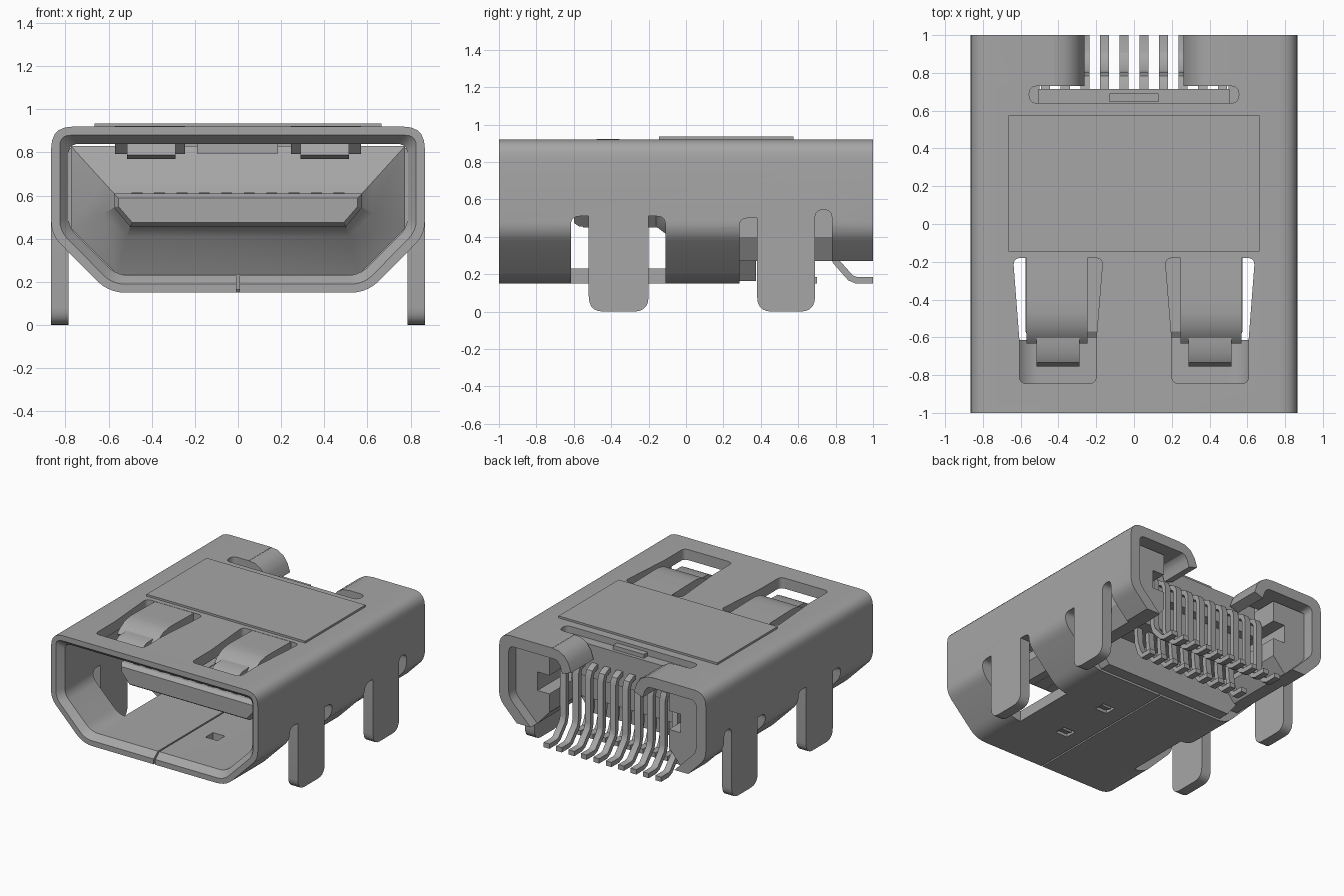
import bpy, bmesh, math
from mathutils import Vector

if "Cube" in bpy.data.objects:
    bpy.data.objects.remove(bpy.data.objects["Cube"])

metal = bpy.data.materials.new("satin_grey")
metal.use_nodes = True
GREY = (0.38, 0.38, 0.385, 1)
metal.diffuse_color = GREY
metal.node_tree.nodes["Principled BSDF"].inputs["Base Color"].default_value = GREY


def rounded(pts, radii, steps=5):
    """Round each corner of a 2D polygon with a quadratic fillet."""
    out, n = [], len(pts)
    if not isinstance(radii, (list, tuple)):
        radii = [radii] * n
    for i, r in enumerate(radii):
        p, a, b = Vector(pts[i]), Vector(pts[i - 1]), Vector(pts[(i + 1) % n])
        if r == 0:
            out.append(p)
            continue
        s, e = p + (a - p).normalized() * r, p + (b - p).normalized() * r
        for k in range(steps + 1):
            t = k / steps
            out.append(s * (1 - t) ** 2 + p * 2 * t * (1 - t) + e * t * t)
    return out


def rect(a0, b0, a1, b1):
    return [(a0, b0), (a1, b0), (a1, b1), (a0, b1)]


def place(p, axis, d):
    u, v = p
    return {"x": (d, u, v), "y": (u, d, v), "z": (u, v, d)}[axis]


def loft(name, rings, axis="y", ring_closed=False):
    """Skin matching 2D sections given as (depth, points)."""
    bm = bmesh.new()
    loops = [[bm.verts.new(place(p, axis, d)) for p in pts] for d, pts in rings]
    pairs = list(zip(loops, loops[1:]))
    if ring_closed:
        pairs.append((loops[-1], loops[0]))
    else:
        bm.faces.new(loops[0])
        bm.faces.new(loops[-1])
    for a, b in pairs:
        for i in range(len(a)):
            j = (i + 1) % len(a)
            bm.faces.new((a[i], a[j], b[j], b[i]))
    bmesh.ops.recalc_face_normals(bm, faces=bm.faces)
    mesh = bpy.data.meshes.new(name)
    bm.to_mesh(mesh)
    bm.free()
    mesh.materials.append(metal)
    ob = bpy.data.objects.new(name, mesh)
    bpy.context.collection.objects.link(ob)
    return ob


def prism(name, pts, axis, a, b):
    return loft(name, [(a, pts), (b, pts)], axis)


def box(name, x, y, z):
    return prism(name, rect(x[0], y[0], x[1], y[1]), "z", *z)


def strip(name, path, thick, axis, a, b):
    """Bent sheet strip following a 2D centreline."""
    path = [Vector(p) for p in path]
    left, right = [], []
    for i, p in enumerate(path):
        d = (path[min(i + 1, len(path) - 1)] - path[max(i - 1, 0)]).normalized()
        n = Vector((-d.y, d.x)) * thick / 2
        left.append(p + n)
        right.append(p - n)
    return prism(name, left + right[::-1], axis, a, b)


def cut(target, cutter):
    cutter.hide_render = True
    mod = target.modifiers.new("cut", "BOOLEAN")
    mod.operation, mod.solver, mod.object = "DIFFERENCE", "EXACT", cutter
    bpy.ops.object.select_all(action="DESELECT")
    target.select_set(True)
    bpy.context.view_layer.objects.active = target
    bpy.ops.object.modifier_apply(modifier=mod.name)
    bpy.data.objects.remove(cutter)


def sym(half):
    """Complete a half outline (x > 0, top to bottom) across x = 0."""
    return half + [(-x, z) for x, z in half[::-1]]


# Shell: folded sheet tube with a chamfered mouth
r_out, r_in = [0.1, 0.06, 0.08], [0.05, 0.05, 0.06]
outer = rounded(sym([(0.866, 0.92), (0.866, 0.42), (0.6, 0.15)]), r_out + r_out[::-1])
lip = rounded(sym([(0.826, 0.88), (0.826, 0.437), (0.583, 0.19)]), r_in + r_in[::-1])
inner = rounded(sym([(0.786, 0.84), (0.786, 0.453), (0.563, 0.23)]), r_in + r_in[::-1])
shell = loft("shell", [(-1, outer), (1, outer), (1, inner), (-0.95, inner), (-1, lip)],
             ring_closed=True)

# Rear openings, lock slot and floor seam
cut(shell, box("cutter", (-0.42, 0.42), (0.72, 1.1), (0.7, 1)))
cut(shell, prism("cutter", rounded(rect(-0.555, 0.64, 0.555, 0.73), 0.044), "z", 0.7, 1))
cut(shell, prism("cutter", rounded(rect(0.285, -0.1, 0.78, 0.5), 0.045), "x", -1, 1))
cut(shell, prism("cutter", rounded(rect(0.69, -0.1, 0.78, 0.545), 0.044), "x", -1, 1))
cut(shell, box("cutter", (-1, 1), (0.7, 1.1), (-0.1, 0.27)))
cut(shell, box("cutter", (-0.006, 0.006), (-1.1, 0.3), (0.1, 0.3)))
for y in (-0.53, -0.1):
    cut(shell, box("cutter", (0.13, 0.23), (y - 0.045, y + 0.045), (0.1, 0.3)))
    strip("floor_latch", [(y - 0.05, 0.19), (y + 0.02, 0.17)], 0.03, "x", 0.14, 0.22)

spring_hole = [(0.64, -0.18), (0.607, -0.61), (0.607, -0.845),
               (0.2, -0.845), (0.2, -0.61), (0.165, -0.18)]
spring_blade = [(0.56, -0.15), (0.575, -0.6), (0.235, -0.6), (0.255, -0.15)]
for s, side in ((1, "left"), (-1, "right")):
    cut(shell, prism("cutter", rounded([(s * x, y) for x, y in spring_hole],
                                       [0.04, 0, 0.04, 0.04, 0, 0.04]), "z", 0.7, 1))
    cut(shell, prism("cutter", rounded(rect(-0.615, -0.1, -0.11, 0.51), 0.045),
                     "x", s * 0.52, s))

    # Retention spring: wide blade, then a narrow hooked tip
    a, b = sorted((s * 0.245, s * 0.57))
    strip(side + "_spring_blade", [(-0.15, 0.88), (-0.4, 0.885), (-0.47, 0.885),
          (-0.53, 0.875), (-0.58, 0.845), (-0.605, 0.82)], 0.075, "x", a, b)
    a, b = sorted((s * 0.289, s * 0.515))
    strip(side + "_spring_tip", [(-0.57, 0.85), (-0.62, 0.842), (-0.68, 0.84),
          (-0.71, 0.825), (-0.725, 0.78)], 0.06, "x", a, b)

    # Board legs
    for end, y0, y1 in (("front", -0.52, -0.2), ("rear", 0.38, 0.69)):
        prism(f"{side}_{end}_leg", rounded(rect(y0, 0, y1, 0.53), [0.08, 0.08, 0, 0]),
              "x", s * 0.786, s * 0.866)

    # Rear flap bent down from the roof
    strip(side + "_rear_flap", [(s * x, z) for x, z in (
          (0.43, 0.88), (0.38, 0.876), (0.345, 0.855), (0.32, 0.82), (0.3, 0.76))],
          0.078, "y", 0.73, 1)

    # Notched end block of the insulator
    block = [(0.78, 0.82), (0.5, 0.82), (0.5, 0.66), (0.6, 0.66), (0.6, 0.52),
             (0.5, 0.52), (0.5, 0.38), (0.6, 0.27), (0.7, 0.27), (0.78, 0.4)]
    prism(side + "_end_block", [(s * x, z) for x, z in block], "y", 0.285, 0.92)

# Roof pad
box("roof_pad", (-0.665, 0.665), (-0.145, 0.575), (0.915, 0.935))

# Insulator: sloped front, collar and contact tongue
hull = sym([(0.775, 0.83), (0.775, 0.45), (0.56, 0.235)])
collar = sym([(0.625, 0.665), (0.625, 0.515), (0.515, 0.41)])
tongue = sym([(0.575, 0.61), (0.575, 0.545), (0.5, 0.455)])
nose = sym([(0.555, 0.59), (0.555, 0.55), (0.49, 0.475)])
loft("insulator", [(0.285, hull), (0, hull), (-0.1, collar), (-0.16, tongue),
                   (-0.57, tongue), (-0.6, nose)])
box("insulator_key", (-0.19, 0.185), (-0.15, 0.05), (0.795, 0.84))
box("rear_insulator", (-0.51, 0.51), (0.28, 0.64), (0.42, 0.84))
box("rear_ridge", (-0.505, 0.505), (0.63, 0.715), (0.62, 0.87))
box("ridge_key", (-0.13, 0.13), (0.645, 0.69), (0.86, 0.9))
prism("bottom_bar", [(-0.62, 0.27), (-0.54, 0.165), (0.54, 0.165), (0.62, 0.27),
                     (0.62, 0.45), (-0.62, 0.45)], "y", 0.287, 0.375)

# Two staggered rows of terminals with their contact strips
PITCH = 0.104
upper = [(0.6, 0.72), (0.73, 0.72), (0.77, 0.7), (0.785, 0.66), (0.785, 0.32),
         (0.8, 0.27), (0.88, 0.18), (0.91, 0.168), (1, 0.168)]
lower = [(0.3, 0.47), (0.5, 0.47), (0.54, 0.44), (0.55, 0.3), (0.58, 0.21),
         (0.61, 0.168), (0.7, 0.168)]
for row, path, count, z in (("upper", upper, 10, 0.61), ("lower", lower, 9, 0.455)):
    for i in range(count):
        x = (i - (count - 1) / 2) * PITCH
        strip(row + "_terminal", path, 0.036, "x", x - 0.024, x + 0.024)
        box(row + "_contact", (x - 0.025, x + 0.025), (-0.55, -0.12), (z - 0.004, z + 0.004))

# Smooth bends, crisp edges
bpy.ops.object.select_all(action="DESELECT")
for ob in bpy.context.collection.objects:
    if ob.type == "MESH" and metal.name in ob.data.materials:
        ob.select_set(True)
        bpy.context.view_layer.objects.active = ob
bpy.ops.object.shade_smooth_by_angle(angle=math.radians(28))
